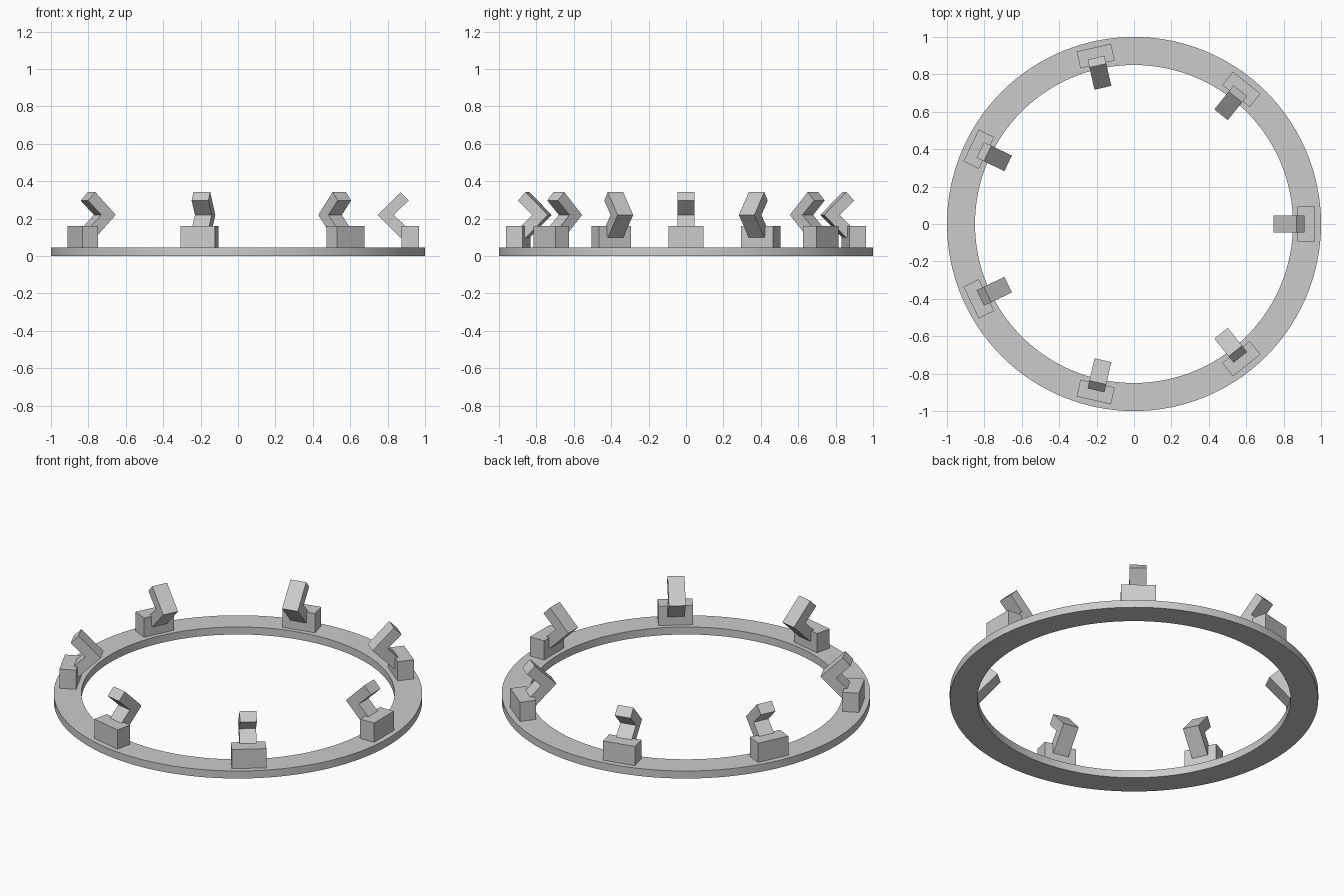
import bpy
import math

cube = bpy.data.objects.get("Cube")
if cube:
    bpy.data.objects.remove(cube, do_unlink=True)

COUNT = 7
RING_TOP = 0.045

grey = bpy.data.materials.new("light grey")
grey.use_nodes = True
colour = (0.6, 0.6, 0.6, 1)
grey.diffuse_color = colour
grey.node_tree.nodes["Principled BSDF"].inputs["Base Color"].default_value = colour


def add_object(name, verts, faces):
    mesh = bpy.data.meshes.new(name)
    mesh.from_pydata(verts, [], faces)
    mesh.materials.append(grey)
    obj = bpy.data.objects.new(name, mesh)
    bpy.context.collection.objects.link(obj)
    return obj


def extrude_profile(name, profile, half_width, angle):
    """Extrude a radius/height profile sideways and turn it about the centre."""
    n = len(profile)
    verts = [(r, side * half_width, z) for side in (-1, 1) for r, z in profile]
    faces = [tuple(range(n)), tuple(reversed(range(n, 2 * n)))]
    for i in range(n):
        j = (i + 1) % n
        faces.append((j, i, i + n, j + n))
    obj = add_object(name, verts, faces)
    obj.rotation_euler.z = angle
    return obj


# Flat ring: a rectangular section swept round the centre
SEGMENTS = 128
section = [(0.85, 0), (1, 0), (1, RING_TOP), (0.85, RING_TOP)]
verts, faces = [], []
for s in range(SEGMENTS):
    a = 2 * math.pi * s / SEGMENTS
    verts += [(r * math.cos(a), r * math.sin(a), z) for r, z in section]
    here, there = 4 * s, 4 * ((s + 1) % SEGMENTS)
    for i in range(4):
        j = (i + 1) % 4
        faces.append((here + i, there + i, there + j, here + j))
# Outward winding for the swept section
ring = add_object("ring", verts, [f[::-1] for f in faces])
bpy.context.view_layer.objects.active = ring
ring.select_set(True)
bpy.ops.object.shade_smooth_by_angle(angle=math.radians(30))

# Blocks with bent claws, evenly spaced round the ring
block = [(0.875, RING_TOP), (0.967, RING_TOP), (0.967, 0.16), (0.875, 0.16)]
claw = [(0.747, 0.22), (0.869, 0.098), (0.912, 0.143),
        (0.833, 0.22), (0.912, 0.297), (0.869, 0.342)]
for k in range(COUNT):
    angle = 2 * math.pi * k / COUNT
    extrude_profile(f"block_{k + 1}", block, 0.094, angle)
    extrude_profile(f"claw_{k + 1}", claw, 0.046, angle)
